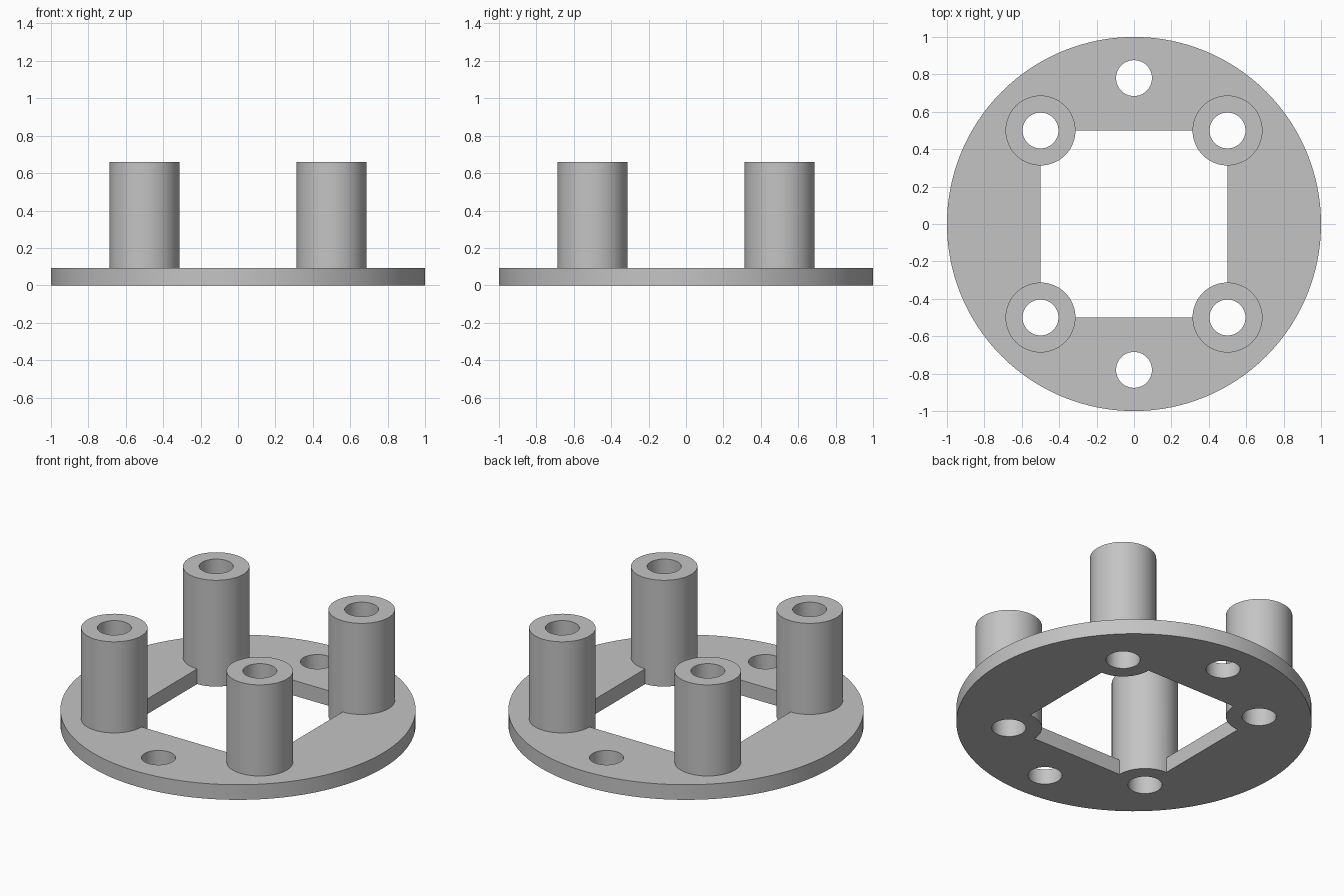
import bpy

if "Cube" in bpy.data.objects:
    bpy.data.objects.remove(bpy.data.objects["Cube"])

PLATE_H = 0.094
POST_H = 0.66
POST_R = 0.187
HOLE_R = 0.096
corners = [(sx * 0.5, sy * 0.5) for sx in (-1, 1) for sy in (-1, 1)]

grey = bpy.data.materials.new("plain grey")
grey.diffuse_color = (0.55, 0.55, 0.55, 1)
grey.use_nodes = True
grey.node_tree.nodes["Principled BSDF"].inputs["Base Color"].default_value = grey.diffuse_color


def cylinder(name, x, y, r, z0, z1, sides):
    bpy.ops.mesh.primitive_cylinder_add(vertices=sides, radius=r, depth=z1 - z0,
                                        location=(x, y, (z0 + z1) / 2))
    ob = bpy.context.object
    ob.name = name
    ob.data.materials.append(grey)
    return ob


def combine(target, other, operation):
    mod = target.modifiers.new(operation.lower(), 'BOOLEAN')
    mod.operation = operation
    mod.solver = 'EXACT'
    mod.object = other
    bpy.context.view_layer.objects.active = target
    bpy.ops.object.modifier_apply(modifier=mod.name)
    bpy.data.objects.remove(other, do_unlink=True)


# Round base plate with a square window
base = cylinder("standoff_base", 0, 0, 1.0, 0, PLATE_H, 128)
bpy.ops.mesh.primitive_cube_add(size=1, location=(0, 0, PLATE_H / 2))
window = bpy.context.object
window.scale = (1, 1, 1)
window.name = "window_cutter"
combine(base, window, 'DIFFERENCE')

# Four posts on the window corners, flush with the underside
for x, y in corners:
    combine(base, cylinder("post", x, y, POST_R, 0, POST_H, 64), 'UNION')

# Bores through the posts and two mounting holes in the plate
for x, y in corners + [(0, 0.78), (0, -0.78)]:
    combine(base, cylinder("hole_cutter", x, y, HOLE_R, -0.2, 0.9, 48), 'DIFFERENCE')

# Smooth walls with sharp rims
bpy.ops.object.select_all(action='DESELECT')
base.select_set(True)
bpy.context.view_layer.objects.active = base
bpy.ops.object.shade_smooth_by_angle()
